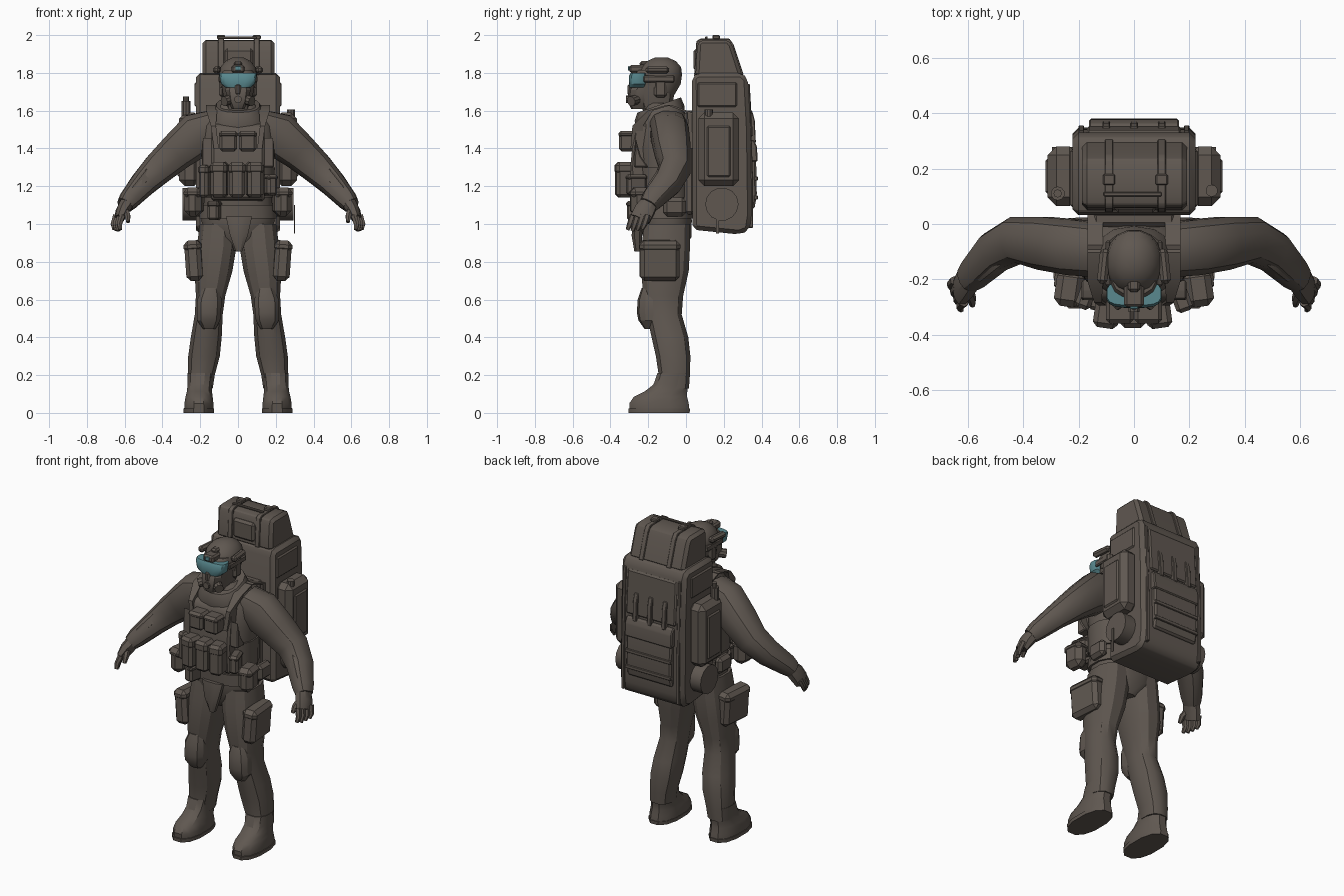
import bpy, bmesh, math
from mathutils import Vector, Matrix


def material(name, rgb):
    m = bpy.data.materials.new(name)
    m.diffuse_color = (*rgb, 1)
    return m


FABRIC = material("brown_grey_fabric", (0.115, 0.096, 0.081))
GLASS = material("teal_glass", (0.10, 0.25, 0.275))


def finish(name, bm, mirror=False, mat=FABRIC):
    bmesh.ops.recalc_face_normals(bm, faces=bm.faces)
    me = bpy.data.meshes.new(name)
    bm.to_mesh(me)
    bm.free()
    me.materials.append(mat)
    ob = bpy.data.objects.new(name, me)
    bpy.context.collection.objects.link(ob)
    if mirror:
        ob.modifiers.new("Mirror", 'MIRROR')
    return ob


def loft(name, rings, n=12, p=2.4, path=False, **kw):
    """Skin rings of (x, y, z, rx, ry[, tilt]); with path=True they follow the path direction."""
    bm = bmesh.new()
    ctr = [Vector(r[:3]) for r in rings]
    loops = []
    for i, r in enumerate(rings):
        u, v = Vector((1, 0, 0)), Vector((0, 1, 0))
        if path:
            t = (ctr[min(i + 1, len(ctr) - 1)] - ctr[max(i - 1, 0)]).normalized()
            u = t.cross(v).normalized()
            v = u.cross(t)
        tilt = r[5] if len(r) > 5 else 0
        loop = []
        for k in range(n):
            a = 2 * math.pi * (k + 0.5) / n
            c, s = math.cos(a), math.sin(a)
            c = math.copysign(abs(c) ** (2 / p), c) * r[3]
            s = math.copysign(abs(s) ** (2 / p), s) * r[4]
            loop.append(bm.verts.new(ctr[i] + u * c + v * s + Vector((0, 0, tilt * s))))
        loops.append(loop)
    for a, b in zip(loops, loops[1:]):
        for k in range(n):
            bm.faces.new((a[k], a[(k + 1) % n], b[(k + 1) % n], b[k]))
    bm.faces.new(loops[0])
    bm.faces.new(loops[-1])
    return finish(name, bm, **kw)


def add_box(bm, c, s, rot, bevel):
    m = Matrix.Translation(c) @ rot @ Matrix.Diagonal((*s, 1))
    vs = bmesh.ops.create_cube(bm, size=1, matrix=m)['verts']
    es = list({e for v in vs for e in v.link_edges})
    if bevel:
        bmesh.ops.bevel(bm, geom=es, offset=bevel, segments=1, profile=0.5, affect='EDGES')


def box(name, x, y, z, bevel=0.01, turn=0, lean=0, lid=0, **kw):
    """Box from (min, max) ranges, turned about z and leaned about y; lid adds a flap of that height share."""
    bm = bmesh.new()
    c = Vector((sum(x) / 2, sum(y) / 2, sum(z) / 2))
    s = Vector((x[1] - x[0], y[1] - y[0], z[1] - z[0]))
    rot = Matrix.Rotation(math.radians(turn), 4, 'Z') @ Matrix.Rotation(math.radians(lean), 4, 'Y')
    add_box(bm, c, s, rot, bevel)
    if lid:
        h = s.z * lid
        add_box(bm, c + rot @ Vector((0, 0, s.z / 2 - h / 2 + 0.003)),
                (s.x + 0.007, s.y + 0.007, h), rot, min(bevel, h * 0.4))
    return finish(name, bm, **kw)


def prism(name, profile, x0, x1, bevel=0.02, **kw):
    """Side profile of (y, z) points extruded along x."""
    bm = bmesh.new()
    f = bm.faces.new([bm.verts.new((x0, y, z)) for y, z in profile])
    new = bmesh.ops.extrude_face_region(bm, geom=[f])['geom']
    for g in new:
        if isinstance(g, bmesh.types.BMVert):
            g.co.x = x1
    bmesh.ops.recalc_face_normals(bm, faces=bm.faces)
    if bevel:
        bmesh.ops.bevel(bm, geom=bm.edges[:], offset=bevel, segments=1, profile=0.5, affect='EDGES')
    return finish(name, bm, **kw)


def cylinder(name, c, r, depth, axis, n=12, **kw):
    bm = bmesh.new()
    rot = Vector((0, 0, 1)).rotation_difference(Vector(axis)).to_matrix().to_4x4()
    bmesh.ops.create_cone(bm, cap_ends=True, segments=n, radius1=r, radius2=r, depth=depth,
                          matrix=Matrix.Translation(c) @ rot)
    return finish(name, bm, **kw)


# Legs, boots and knee pads
loft("trouser_leg", [(.105, -.10, 1.0, .1, .125), (.113, -.107, .88, .108, .132), (.13, -.112, .75, .103, .13),
     (.145, -.12, .62, .08, .108), (.155, -.115, .52, .076, .095), (.168, -.085, .4, .084, .1),
     (.18, -.068, .3, .086, .094), (.194, -.062, .2, .073, .085), (.2, -.065, .13, .068, .083)], mirror=True)
loft("boot", [(.207, -.14, .02, .08, .162), (.207, -.143, .05, .079, .162), (.206, -.135, .085, .074, .145),
     (.204, -.105, .115, .068, .115), (.202, -.08, .15, .067, .095), (.198, -.067, .21, .071, .087)], mirror=True)
loft("boot_sole", [(.208, -.142, 0, .083, .166), (.208, -.142, .022, .084, .168)], mirror=True)
loft("knee_pad", [(.152, -.19, .445, .035, .03), (.156, -.19, .49, .064, .062), (.154, -.19, .53, .067, .07),
     (.151, -.19, .6, .067, .066), (.145, -.195, .66, .045, .04)], n=10, mirror=True)
box("thigh_pouch", (.185, .272), (-.245, -.035), (.7, .91), .022, turn=5, lean=4, lid=.3, mirror=True)

# Torso, belt, vest and collar
loft("torso", [(0, -.1, .86, .05, .085), (0, -.1, .93, .17, .13), (0, -.105, 1.02, .198, .138),
     (0, -.11, 1.12, .183, .133), (0, -.12, 1.25, .183, .133), (0, -.122, 1.4, .2, .138),
     (0, -.115, 1.52, .19, .13), (0, -.115, 1.58, .15, .115), (0, -.125, 1.64, .08, .085)], n=16)
loft("belt", [(0, -.108, 1.03, .208, .146), (0, -.11, 1.1, .202, .146)], n=16)
loft("waist_band", [(0, -.115, 1.14, .195, .142), (0, -.12, 1.3, .198, .144)], n=16)
loft("groin_flap", [(.005, -.255, .855, .018, .02), (.005, -.26, .94, .05, .03), (.005, -.25, 1.04, .074, .025)], n=8)
prism("chest_plate", [(-.2, 1.12), (-.285, 1.13), (-.295, 1.3), (-.275, 1.5), (-.25, 1.53), (-.2, 1.53)], -.14, .14, .012)
loft("vest_strap", [(.115, -.265, 1.4, .016, .034), (.13, -.255, 1.52, .016, .034), (.14, -.19, 1.6, .034, .016),
     (.14, -.09, 1.63, .034, .016), (.14, .02, 1.59, .034, .016), (.14, .035, 1.4, .034, .016)],
     n=4, p=4, mirror=True)
prism("side_strap", [(-.275, 1.3), (-.268, 1.46), (-.24, 1.36), (-.2, 1.3)], .13, .19, .006, mirror=True)
loft("collar", [(0, -.135, 1.53, .155, .13, .2), (0, -.14, 1.585, .145, .132, .3), (0, -.142, 1.63, .115, .115, .35)], n=14)

# Pouches on the vest and belt
for i, x in enumerate((-.098, .004)):
    box(f"chest_pouch_{i + 1}", (x, x + .094), (-.355, -.27), (1.385, 1.49), .014, lid=.35)
for i, (x, t) in enumerate(((-.14, -8), (-.047, 0), (.046, 8))):
    box(f"magazine_pouch_{i + 1}", (x, x + .084), (-.372, -.27), (1.14, 1.325), .017, turn=t, lid=.35)
box("left_side_pouch", (-.195, -.145), (-.305, -.2), (1.14, 1.31), .014, turn=-20, lid=.3)
box("right_side_pouch", (.14, .195), (-.315, -.21), (1.15, 1.26), .014, turn=20, lid=.3)
box("belt_pouch", (.188, .28), (-.295, -.17), (1.04, 1.19), .03, turn=8, lid=.4, mirror=True)
box("small_belt_pouch", (-.155, -.095), (-.31, -.22), (1.02, 1.12), .012, turn=-12, lid=.35)
box("rear_belt_pouch", (.185, .24), (-.12, .0), (1.04, 1.14), .02, mirror=True)

# Arms and hands
loft("sleeve", [(.12, -.095, 1.52, .09, .1), (.21, -.085, 1.475, .123, .103), (.32, -.07, 1.385, .103, .098),
     (.42, -.057, 1.295, .088, .085), (.5, -.1, 1.215, .072, .076), (.575, -.178, 1.13, .056, .06),
     (.598, -.2, 1.1, .045, .05)], path=True, mirror=True)
loft("forearm_guard", [(.45, -.085, 1.285, .025, .035), (.485, -.1, 1.257, .045, .06), (.556, -.165, 1.17, .04, .052),
     (.585, -.19, 1.138, .02, .03)], n=8, path=True, mirror=True)
loft("glove_palm", [(.585, -.19, 1.115, .04, .047), (.612, -.22, 1.07, .036, .057), (.63, -.243, 1.025, .026, .056)],
     n=8, path=True, mirror=True)
for i in range(4):
    bx, by = .63 + .011 * (i - 1.5), -.243 + .026 * (i - 1.5)
    drop = .068 - .006 * abs(i - 1.2)
    loft(f"finger_{i + 1}", [(bx, by, 1.045, .017, .017), (bx + .014, by - .015, 1.0, .015, .015),
         (bx + .01, by - .028, 1.03 - drop, .01, .01)], n=6, path=True, mirror=True)
loft("thumb", [(.6, -.235, 1.08, .02, .02), (.585, -.272, 1.045, .017, .017), (.582, -.292, 1.01, .01, .011)],
     n=6, path=True, mirror=True)

# Head, mask, goggles and helmet
loft("head", [(0, -.145, 1.56, .06, .07), (0, -.155, 1.64, .07, .09), (0, -.155, 1.7, .085, .095), (0, -.15, 1.79, .09, .1)])
loft("helmet", [(0, -.15, 1.715, .094, .088, -.4), (0, -.138, 1.765, .101, .112, -.22), (0, -.135, 1.797, .102, .116, -.05),
     (0, -.132, 1.83, .095, .108), (0, -.13, 1.862, .068, .078), (0, -.13, 1.882, .03, .034)], n=16, p=2.1)
loft("face_mask", [(0, -.24, 1.61, .035, .05), (0, -.24, 1.65, .058, .07), (0, -.235, 1.71, .07, .07),
     (0, -.22, 1.745, .06, .06)], n=10)
box("mask_nose", (-.016, .016), (-.309, -.25), (1.68, 1.742), .01)
cylinder("mask_filter", (.055, -.275, 1.655), .027, .05, (.7, -.6, -.2), 10, mirror=True)
cylinder("mask_nozzle", (0, -.305, 1.66), .02, .024, (0, -1, 0), 10)
box("ear_cover", (.07, .1), (-.17, -.1), (1.67, 1.77), .014, mirror=True)
loft("goggle_glass", [(0, -.252, 1.722, .066, .046), (0, -.254, 1.742, .09, .049), (0, -.254, 1.785, .1, .048),
     (0, -.25, 1.8, .098, .043)], n=16, p=3.4, mat=GLASS)
loft("helmet_brim", [(0, -.2, 1.797, .085, .07), (0, -.19, 1.815, .08, .065)], n=14)
box("goggle_strap", (.085, .103), (-.225, -.06), (1.75, 1.785), .006, mirror=True)
box("helmet_mount", (-.036, .036), (-.3, -.19), (1.8, 1.842), .01)
box("mount_lens", (-.014, .014), (-.306, -.298), (1.812, 1.836), .002, mat=GLASS)
box("helmet_top_rail", (-.022, .022), (-.245, -.17), (1.835, 1.862), .01)
box("helmet_rail", (.09, .128), (-.215, -.09), (1.797, 1.834), .012, turn=6, mirror=True)

# Backpack body, lid pack and back padding
prism("backpack", [(.035, .97), (.032, 1.78), (.06, 1.8), (.295, 1.8), (.328, 1.77), (.342, 1.5), (.348, 1.05),
      (.335, .965), (.28, .945)], -.222, .222, .022)
prism("top_pack", [(.05, 1.78), (.06, 1.96), (.08, 1.975), (.225, 1.975), (.245, 1.95), (.3, 1.78)], -.188, .192, .018)
box("back_padding", (-.15, .15), (-.01, .045), (1.05, 1.6), .015)
for i, x in enumerate((-.09, .1)):
    prism(f"top_strap_{i + 1}", [(.043, 1.79), (.055, 1.968), (.075, 1.981), (.23, 1.981), (.251, 1.952), (.305, 1.79)],
          x - .015, x + .015, .003)
    box(f"top_buckle_{i + 1}", (x - .022, x + .022), (.14, .18), (1.978, 2.0), .005)
box("carry_handle", (-.11, .1), (.1, .115), (1.98, 1.992), .003)
box("top_front_pocket", (-.07, .08), (.04, .08), (1.81, 1.93), .014)

# Backpack rear pocket, flaps and straps
prism("upper_panel", [(.3, 1.74), (.338, 1.73), (.354, 1.46), (.32, 1.46)], -.17, .17, .008)
prism("rear_pocket", [(.32, 1.08), (.362, 1.08), (.375, 1.15), (.37, 1.4), (.355, 1.43), (.31, 1.43)], -.155, .155, .01)
prism("pocket_flap", [(.33, 1.33), (.379, 1.33), (.376, 1.41), (.36, 1.445), (.32, 1.445)], -.162, .162, .006)
for i, z in enumerate((1.13, 1.23)):
    box(f"pocket_strap_{i + 1}", (-.158, .158), (.36, .38), (z, z + .022), .003)
for i, x in enumerate((-.1, 0, .1)):
    prism(f"rear_strap_{i + 1}", [(.33, 1.43), (.37, 1.43), (.364, 1.55), (.35, 1.6), (.33, 1.6)], x - .014, x + .014, .004)
prism("edge_strap", [(.31, 1.74), (.338, 1.74), (.356, 1.2), (.355, .98), (.33, .98)], .18, .2, .003, mirror=True)

# Backpack side pockets, rolls and bottles
box("side_pocket", (.2, .312), (.065, .28), (1.2, 1.59), .032, mirror=True)
box("side_pocket_plate", (.3, .32), (.11, .235), (1.25, 1.52), .008, mirror=True)
cylinder("side_roll", (.25, .19, 1.105), .088, .09, (1, 0, 0), 14, mirror=True)
box("upper_side_panel", (.2, .23), (.06, .27), (1.62, 1.75), .008, mirror=True)
cylinder("bottle", (-.275, .11, 1.6), .025, .1, (0, 0, 1), 10)
cylinder("bottle_cap", (-.275, .11, 1.66), .015, .03, (0, 0, 1), 8)
cylinder("side_tube", (.28, .12, 1.585), .022, .04, (0, 0, 1), 10)
box("loose_strap", (.296, .301), (.16, .175), (.95, 1.1), 0)

# Smooth shading with sharp edges kept
for ob in bpy.data.objects:
    ob.select_set(True)
bpy.context.view_layer.objects.active = bpy.data.objects["torso"]
bpy.ops.object.shade_smooth_by_angle(angle=math.radians(32))
